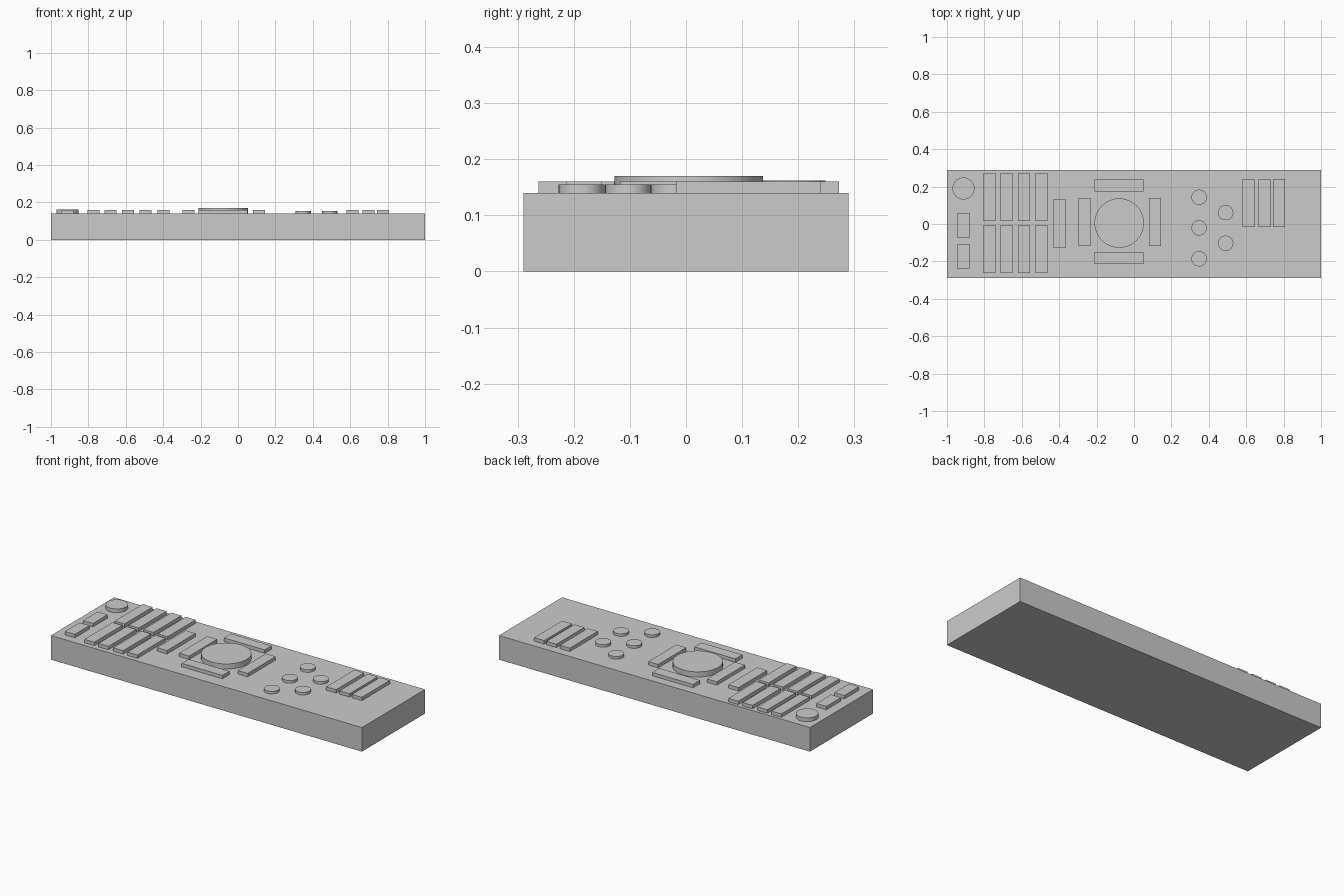
import bpy

if "Cube" in bpy.data.objects:
    bpy.data.objects.remove(bpy.data.objects["Cube"])

TOP = 0.14      # upper face of the body
SINK = 0.01     # how far buttons are set into the body
KEY_W, KEY_L = 0.064, 0.257
KEY_Z = 0.16


def box(name, x, y, sx, sy, z0, z1):
    bpy.ops.mesh.primitive_cube_add(size=1, location=(x, y, (z0 + z1) / 2))
    ob = bpy.context.object
    ob.name = name
    ob.scale = (sx, sy, z1 - z0)
    bpy.ops.object.transform_apply(location=False, rotation=False, scale=True)
    return ob


def key(name, x, y, sx=KEY_W, sy=KEY_L):
    return box(name, x, y, sx, sy, TOP - SINK, KEY_Z)


def disc(name, x, y, r, z1, sides=32):
    z0 = TOP - SINK
    bpy.ops.mesh.primitive_cylinder_add(vertices=sides, radius=r, depth=z1 - z0,
                                        location=(x, y, (z0 + z1) / 2))
    ob = bpy.context.object
    ob.name = name
    bpy.ops.object.shade_smooth_by_angle()
    return ob


# Remote body
box("body", 0, 0, 2.0, 0.58, 0, TOP)

# Power button and the two small keys beside it
disc("power_button", -0.912, 0.19, 0.059, 0.162)
for i, y in enumerate((-0.008, -0.174)):
    key(f"small_key_{i + 1}", -0.912, y, KEY_W, 0.135)

# Number keys: two rows of four, plus a single key
for i, x in enumerate((-0.772, -0.682, -0.587, -0.495)):
    for side, y in (("upper", 0.144), ("lower", -0.134)):
        key(f"number_key_{side}_{i + 1}", x, y)
key("single_key", -0.399, 0.003, KEY_W, 0.262)

# Navigation pad
disc("select_button", -0.079, 0.005, 0.132, 0.17, 48)
for i, x in enumerate((-0.264, 0.113)):
    key(f"side_arrow_key_{i + 1}", x, 0.011)
for i, y in enumerate((-0.182, 0.206)):
    key(f"cross_arrow_key_{i + 1}", -0.081, y, 0.262, KEY_W)

# Round buttons: staggered rows of three and two
for i, (x, y) in enumerate(((0.348, 0.143), (0.348, -0.021), (0.348, -0.186),
                            (0.49, 0.061), (0.49, -0.103))):
    disc(f"round_button_{i + 1}", x, y, 0.041, 0.155)

# Three end keys
for i, x in enumerate((0.611, 0.697, 0.776)):
    key(f"end_key_{i + 1}", x, 0.112)
